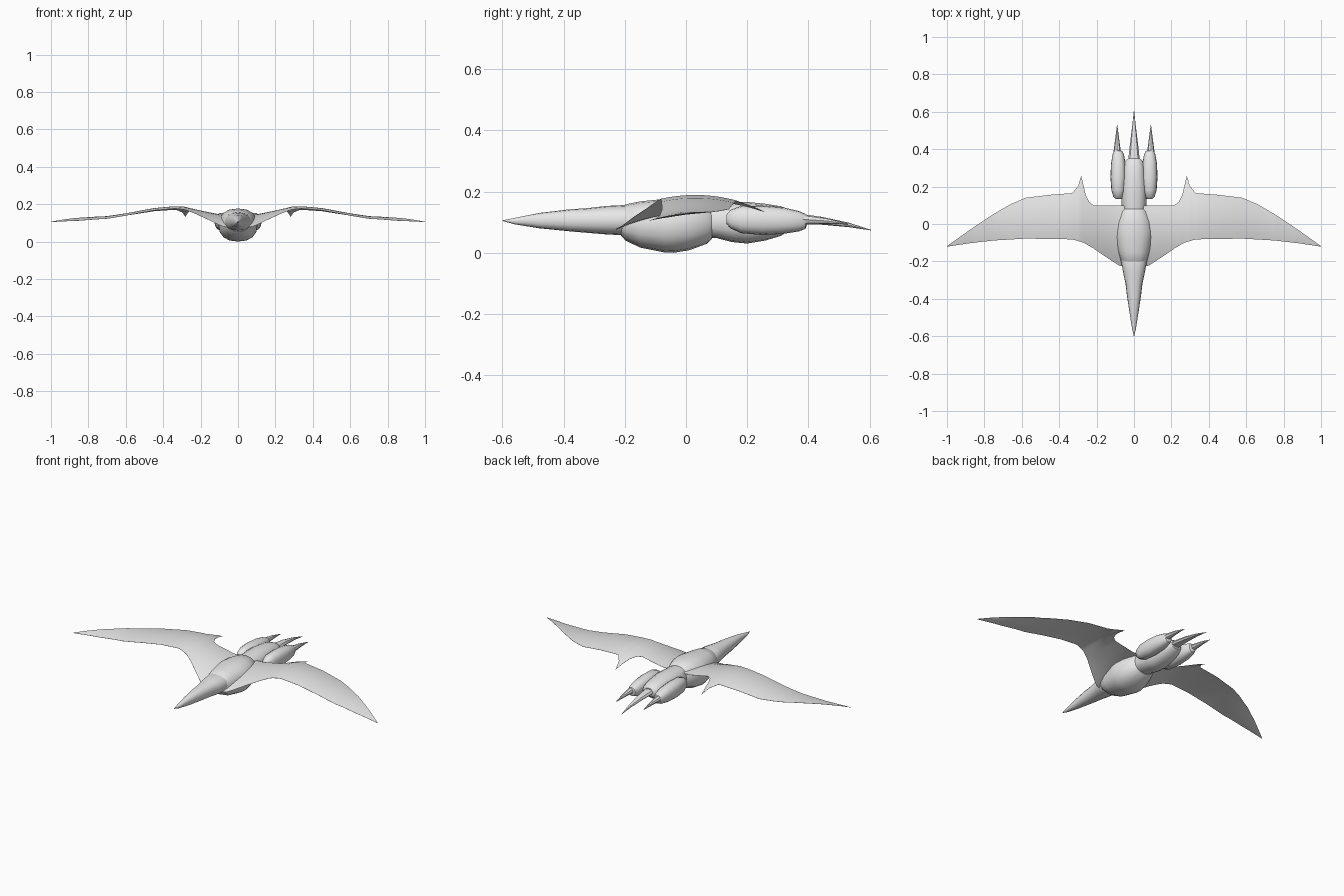
import bpy, bmesh, math

grey = bpy.data.materials.new("plain grey")
grey.diffuse_color = (0.8, 0.8, 0.8, 1)


def loft(name, rings, mirror=False, angle=35):
    """Skin a list of equal-length point rings, cap the ends."""
    bm = bmesh.new()
    loops = [[bm.verts.new(p) for p in ring] for ring in rings]
    n = len(loops[0])
    for a, b in zip(loops, loops[1:]):
        for i in range(n):
            j = (i + 1) % n
            bm.faces.new((a[i], a[j], b[j], b[i]))
    bm.faces.new(loops[0])
    bm.faces.new(loops[-1])
    bmesh.ops.remove_doubles(bm, verts=bm.verts[:], dist=0.0002)
    bmesh.ops.recalc_face_normals(bm, faces=bm.faces[:])
    me = bpy.data.meshes.new(name)
    bm.to_mesh(me)
    bm.free()
    me.materials.append(grey)
    me.polygons.foreach_set("use_smooth", [True] * len(me.polygons))
    me.set_sharp_from_angle(angle=math.radians(angle))
    ob = bpy.data.objects.new(name, me)
    bpy.context.collection.objects.link(ob)
    if mirror:
        ob.modifiers.new("Mirror", 'MIRROR').use_mirror_merge = False
    return ob


def body(name, sections, cx=0, sides=16, power=2.3, mirror=False):
    """Sections are (y, half width, bottom z, top z, widest z)."""
    rings = []
    for y, w, lo, hi, mid in sections:
        ring = []
        for i in range(sides):
            t = 2 * math.pi * i / sides
            c, s = math.cos(t), math.sin(t)
            x = math.copysign(abs(c) ** (2 / power), c) * w
            z = math.copysign(abs(s) ** (2 / power), s)
            ring.append((cx + x, y, mid + z * ((hi - mid) if z > 0 else (mid - lo))))
        rings.append(ring)
    return loft(name, rings, mirror)


def lerp(table, x):
    for (x0, v0), (x1, v1) in zip(table, table[1:]):
        if x <= x1:
            return v0 + (v1 - v0) * (x - x0) / (x1 - x0)
    return table[-1][1]


# long pointed head
body("head", [(-0.6, 0.001, 0.104, 0.106, 0.105), (-0.56, 0.010, 0.093, 0.114, 0.104),
              (-0.48, 0.023, 0.080, 0.130, 0.105), (-0.38, 0.038, 0.070, 0.142, 0.105),
              (-0.32, 0.045, 0.065, 0.146, 0.105), (-0.26, 0.058, 0.060, 0.153, 0.105),
              (-0.20, 0.069, 0.057, 0.156, 0.105), (-0.16, 0.066, 0.06, 0.150, 0.105)])

# torso with deep belly
body("torso", [(-0.212, 0.060, 0.055, 0.145, 0.095), (-0.198, 0.070, 0.040, 0.158, 0.095),
               (-0.15, 0.086, 0.017, 0.168, 0.092), (-0.07, 0.103, 0.001, 0.176, 0.090),
               (-0.04, 0.105, 0.000, 0.177, 0.090), (0.01, 0.099, 0.008, 0.176, 0.092),
               (0.07, 0.075, 0.030, 0.168, 0.095), (0.085, 0.062, 0.045, 0.155, 0.098)])

# hind body
body("hind_body", [(0.05, 0.058, 0.050, 0.158, 0.10), (0.10, 0.066, 0.048, 0.162, 0.10),
                   (0.15, 0.068, 0.035, 0.165, 0.10), (0.20, 0.068, 0.030, 0.166, 0.10),
                   (0.26, 0.062, 0.040, 0.160, 0.10), (0.31, 0.056, 0.055, 0.152, 0.105),
                   (0.34, 0.045, 0.075, 0.140, 0.108), (0.35, 0.030, 0.085, 0.132, 0.108)])

# side pods
body("side_pod", [(0.133, 0.014, 0.095, 0.125, 0.108), (0.145, 0.026, 0.080, 0.140, 0.108),
                  (0.18, 0.037, 0.064, 0.153, 0.108), (0.25, 0.042, 0.058, 0.154, 0.107),
                  (0.32, 0.039, 0.062, 0.148, 0.106), (0.37, 0.031, 0.070, 0.136, 0.105),
                  (0.39, 0.022, 0.078, 0.127, 0.105), (0.395, 0.010, 0.09, 0.115, 0.105)],
     cx=0.084, mirror=True)

# rear spikes, drooping to a point
body("centre_spike", [(0.31, 0.032, 0.095, 0.127, 0.11), (0.36, 0.029, 0.096, 0.126, 0.11),
                      (0.44, 0.020, 0.092, 0.118, 0.104), (0.53, 0.009, 0.084, 0.099, 0.091),
                      (0.605, 0.001, 0.073, 0.075, 0.074)], sides=8, power=2)
body("side_spike", [(0.36, 0.020, 0.090, 0.126, 0.108), (0.40, 0.018, 0.092, 0.124, 0.108),
                    (0.46, 0.010, 0.094, 0.114, 0.104), (0.53, 0.001, 0.093, 0.095, 0.094)],
     cx=0.09, sides=8, power=2, mirror=True)

# wings: front edge, back edge (with claw) and height along the span
front = [(0.03, -0.235), (0.08, -0.222), (0.16, -0.170), (0.22, -0.128), (0.27, -0.100),
         (0.33, -0.082), (0.58, -0.078), (0.75, -0.088), (0.88, -0.103), (1.0, -0.121)]
back = [(0.03, 0.10), (0.215, 0.100), (0.24, 0.118), (0.258, 0.155), (0.282, 0.258),
        (0.298, 0.205), (0.33, 0.165), (0.45, 0.156), (0.58, 0.140), (0.66, 0.106),
        (0.76, 0.048), (0.88, -0.033), (0.95, -0.083), (1.0, -0.118)]
ridge = [(0.03, 0.142), (0.1, 0.146), (0.2, 0.166), (0.29, 0.187), (0.34, 0.189),
         (0.45, 0.179), (0.6, 0.151), (0.7, 0.136), (0.85, 0.129), (1.0, 0.128)]
stations = sorted({p[0] for p in front + back + ridge})
CHORD = 10
rings = []
for x in stations:
    y0, y1, h = lerp(front, x), lerp(back, x), lerp(ridge, x)
    upper, lower = [], []
    for i in range(CHORD + 1):
        u = i / CHORD
        y = y0 + (y1 - y0) * u
        z = h - (y - 0.03) ** 2
        t = 0.011 * math.sin(math.pi * u) * min(1, (y1 - y0) / 0.2)
        upper.append((x, y, z))
        lower.append((x, y, z - t - 0.0008))
    rings.append(upper + lower[::-1])
loft("wing", rings, mirror=True, angle=40)
